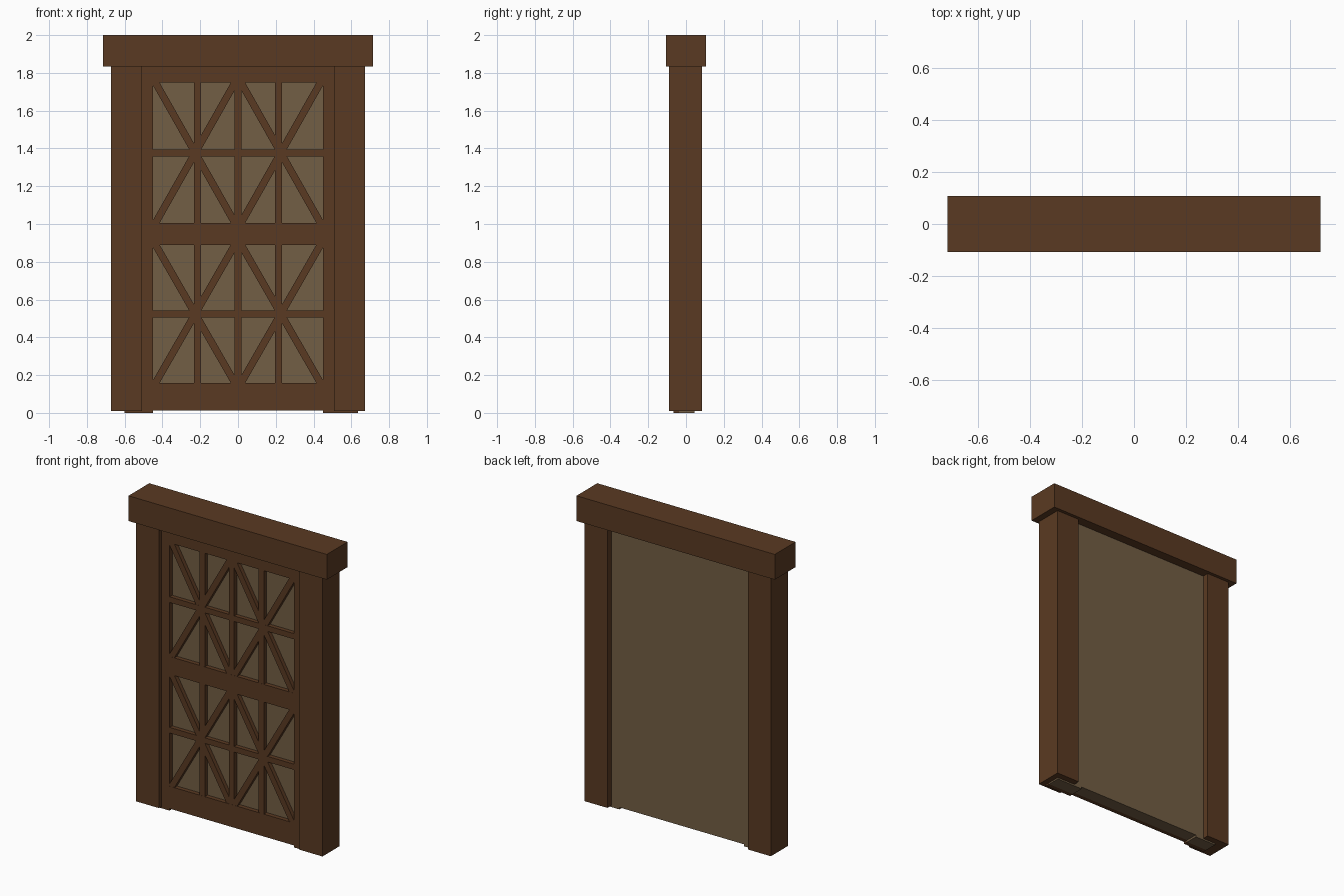
import bpy, bmesh, math
from mathutils import Matrix

if "Cube" in bpy.data.objects:
    bpy.data.objects.remove(bpy.data.objects["Cube"])


def material(name, rgb):
    m = bpy.data.materials.new(name)
    m.diffuse_color = (*rgb, 1.0)
    m.use_nodes = True
    m.node_tree.nodes["Principled BSDF"].inputs["Base Color"].default_value = m.diffuse_color
    return m


WOOD = material("dark_wood", (0.102, 0.042, 0.016))
PAPER = material("tan_panel", (0.170, 0.112, 0.058))


def box(name, x, y, z, mat, angle=0.0):
    """Box from (min, max) ranges, optionally turned about y at its centre."""
    mid = [(r[0] + r[1]) / 2 for r in (x, y, z)]
    size = [r[1] - r[0] for r in (x, y, z)]
    bm = bmesh.new()
    bmesh.ops.create_cube(bm, size=1.0, matrix=Matrix.Diagonal((*size, 1.0)))
    mesh = bpy.data.meshes.new(name)
    bm.to_mesh(mesh)
    bm.free()
    mesh.materials.append(mat)
    ob = bpy.data.objects.new(name, mesh)
    ob.location = mid
    ob.rotation_euler = (0, angle, 0)
    bpy.context.collection.objects.link(ob)
    return ob


FRONT, SEAM, BACK = -0.065, -0.037, 0.045
frame_y = (FRONT, SEAM)
bar_y = (FRONT + 0.0005, SEAM)
diag_y = (FRONT + 0.001, SEAM)

# Lintel and posts
box("lintel", (-0.716, 0.716), (-0.107, 0.107), (1.835, 2.0), WOOD)
box("left_post", (-0.673, -0.507), (-0.09, 0.086), (0.01, 1.835), WOOD)
box("right_post", (0.507, 0.673), (-0.09, 0.086), (0.01, 1.835), WOOD)

# Backing panel with its end feet
box("backing_panel", (-0.6, 0.636), (SEAM, BACK), (0.013, 1.84), PAPER)
for side, x in (("left", (-0.6, -0.449)), ("right", (0.449, 0.636))):
    box(side + "_panel_foot", x, (SEAM, BACK), (0.0, 0.013), PAPER)
    box(side + "_stile", x, frame_y, (0.0, 1.84), WOOD)

# Door rails
for name, z in (("bottom", (0.013, 0.159)), ("middle", (0.89, 1.006)), ("top", (1.748, 1.84))):
    box(name + "_rail", (-0.449, 0.449), frame_y, z, WOOD)

# Lattice: upright bars, cross bars and diagonals in both windows
W = 0.0185
for z0, z1 in ((0.159, 0.89), (1.006, 1.748)):
    zc = (z0 + z1) / 2
    for xc in (-0.2135, -0.001, 0.2135):
        box("upright_bar", (xc - W, xc + W), bar_y, (z0, z1), WOOD)
    box("cross_bar", (-0.449, 0.449), bar_y, (zc - W, zc + W), WOOD)
    for xc in (-0.2265, 0.2265):
        run, rise = 0.21, (z1 - z0) / 2
        half = math.hypot(run, rise) + 0.01
        for s in (-1, 1):
            box("diagonal_bar", (xc - 0.019, xc + 0.019), diag_y,
                (zc - half, zc + half), WOOD, s * math.atan2(run, rise))
